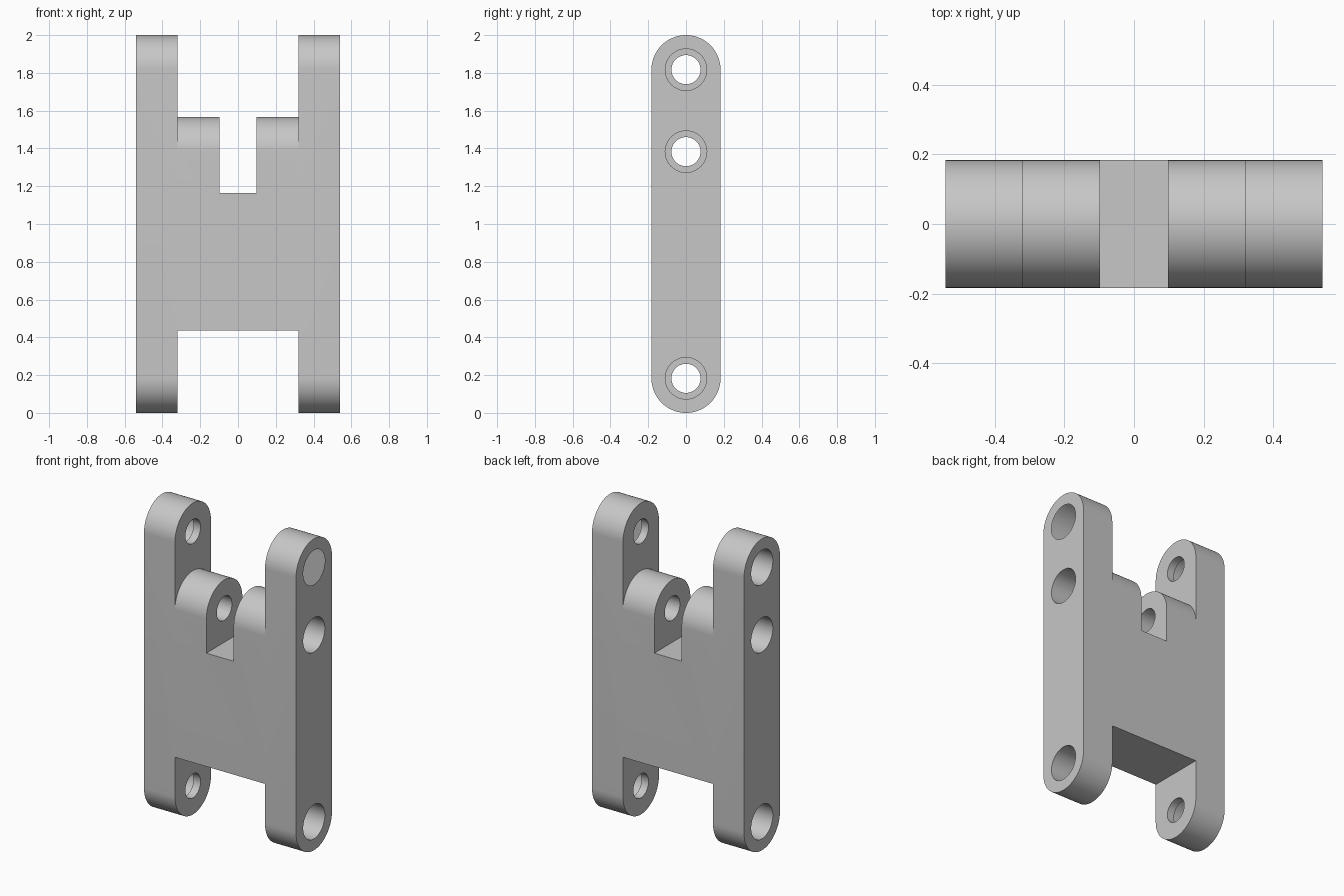
import bpy, math

cube = bpy.data.objects.get("Cube")
if cube:
    bpy.data.objects.remove(cube, do_unlink=True)

R = 0.183                 # half depth and end radius
HALF_W = 0.54             # half width over both arms
GAP = 0.32                # half distance between arms
SLOT = 0.097              # half width of the central slot
LOW, MID, TOP = R, 1.383, 2 - R   # pin hole heights
SEG = 48

grey = bpy.data.materials.new("light grey")
grey.use_nodes = True
colour = (0.57, 0.57, 0.57, 1)
grey.diffuse_color = colour
grey.node_tree.nodes["Principled BSDF"].inputs["Base Color"].default_value = colour


def arc(z, r, start, end, n=SEG):
    """Points (y, z) on an arc around y = 0."""
    return [(r * math.cos(start + (end - start) * i / n),
             z + r * math.sin(start + (end - start) * i / n)) for i in range(n + 1)]


def prism(name, outline, x0, x1):
    """Extrude a (y, z) outline along x."""
    n = len(outline)
    verts = [(x, y, z) for x in (x0, x1) for y, z in outline]
    faces = [tuple(reversed(range(n))), tuple(range(n, 2 * n))]
    faces += [(i, (i + 1) % n, n + (i + 1) % n, n + i) for i in range(n)]
    mesh = bpy.data.meshes.new(name)
    mesh.from_pydata(verts, [], faces)
    obj = bpy.data.objects.new(name, mesh)
    bpy.context.collection.objects.link(obj)
    return obj


def block(name, half_x, z0, z1):
    return prism(name, [(-0.4, z0), (0.4, z0), (0.4, z1), (-0.4, z1)], -half_x, half_x)


def cut(obj, cutter):
    cutter.hide_render = True
    mod = obj.modifiers.new("cut", 'BOOLEAN')
    mod.operation = 'DIFFERENCE'
    mod.solver = 'EXACT'
    mod.object = cutter
    bpy.context.view_layer.objects.active = obj
    bpy.ops.object.modifier_apply(modifier=mod.name)
    bpy.data.objects.remove(cutter, do_unlink=True)


# Body: one rounded bar spanning both arms
pi = math.pi
body = prism("hinge_link_body", arc(TOP, R, 0, pi) + arc(LOW, R, pi, 2 * pi), -HALF_W, HALF_W)
body.data.materials.append(grey)

# Round the inner lugs between the arms
lug_top = arc(MID, R, 0, pi) + [(-0.4, MID), (-0.4, 2.2), (0.4, 2.2), (0.4, MID)]
cut(body, prism("lug_cutter", lug_top[::-1], -GAP, GAP))

# Central slot and lower opening
cut(body, block("slot_cutter", SLOT, 1.165, 2.3))
cut(body, block("opening_cutter", GAP, -0.2, 0.437))

# Stepped pin holes: wide from the outside, narrow towards the inside
for z in (LOW, MID, TOP):
    pin = arc(z, 0.077, 0, 2 * pi, SEG)[:-1]
    cut(body, prism("pin_cutter", pin, -0.7, 0.7))
    for side in (-1, 1):
        bore = arc(z, 0.11, 0, 2 * pi, SEG)[:-1]
        x0, x1 = sorted((side * (HALF_W - 0.17), side * 0.7))
        cut(body, prism("bore_cutter", bore, x0, x1))

# Smooth curves, sharp edges
bpy.ops.object.select_all(action='DESELECT')
body.select_set(True)
bpy.context.view_layer.objects.active = body
bpy.ops.object.shade_smooth_by_angle(angle=math.radians(30))
